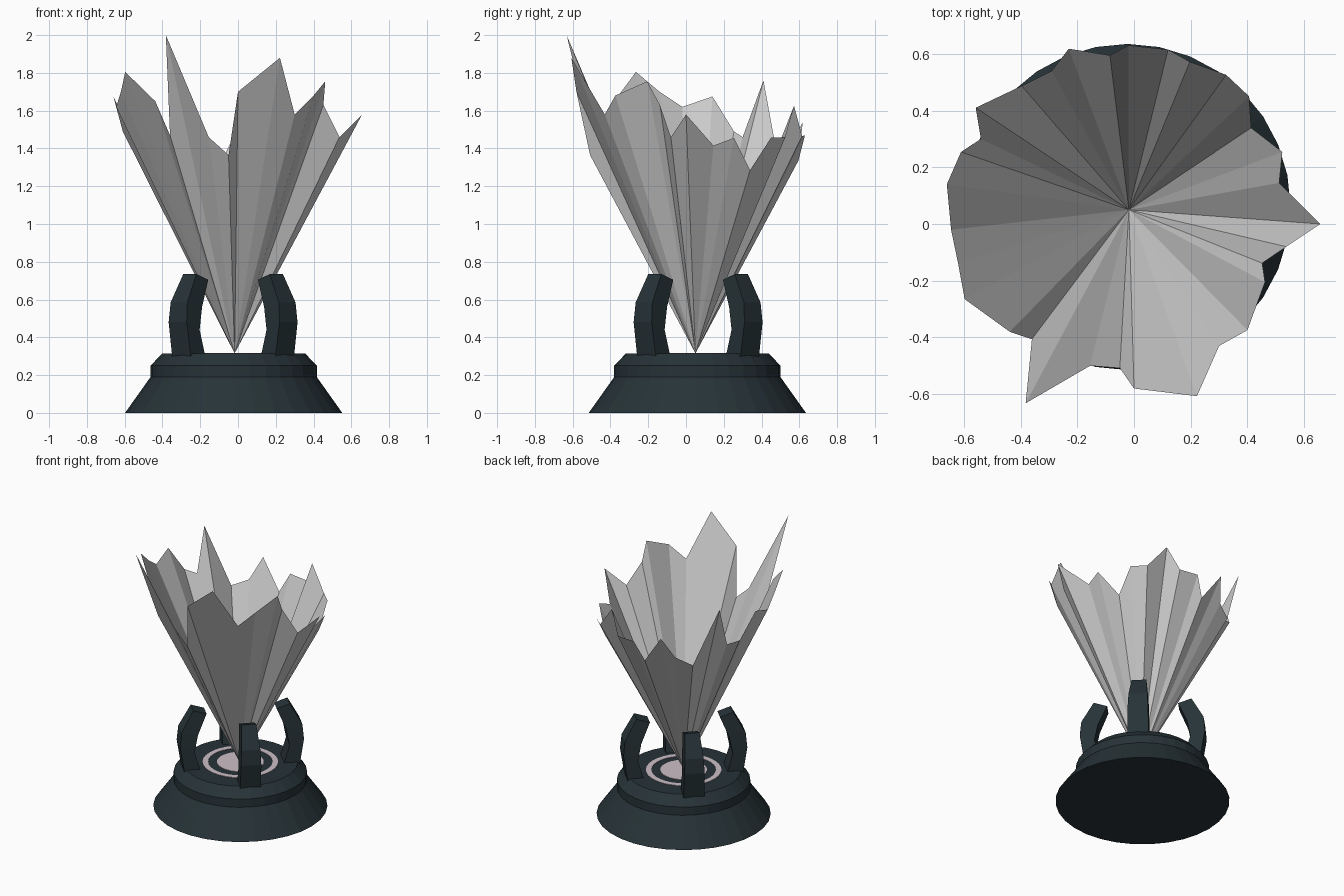
import bpy
import bmesh
import math
from mathutils import Matrix, Vector

if "Cube" in bpy.data.objects:
    bpy.data.objects.remove(bpy.data.objects["Cube"])

CX, CY = -0.023, 0.06      # shared vertical axis of the base
TOP = 0.315                # height of the base's upper face


def material(name, color):
    m = bpy.data.materials.new(name)
    m.diffuse_color = (*color, 1)
    m.use_nodes = True
    m.node_tree.nodes["Principled BSDF"].inputs["Base Color"].default_value = m.diffuse_color
    return m


dark = material("dark_metal", (0.02, 0.033, 0.039))
pale = material("pale_inlay", (0.6, 0.52, 0.57))


def make_object(name, bm, mat=None, loc=(CX, CY, 0)):
    mesh = bpy.data.meshes.new(name)
    bm.to_mesh(mesh)
    bm.free()
    if mat:
        mesh.materials.append(mat)
    ob = bpy.data.objects.new(name, mesh)
    ob.location = loc
    bpy.context.collection.objects.link(ob)
    return ob


def lathe(name, profile, mat, closed=False, n=32):
    """Revolve (radius, z) points; either cap both ends or close the loop."""
    bm = bmesh.new()
    rings = [[bm.verts.new((r * math.cos(2 * math.pi * i / n),
                            r * math.sin(2 * math.pi * i / n), z))
              for i in range(n)] for r, z in profile]
    pairs = list(zip(rings, rings[1:]))
    if closed:
        pairs.append((rings[-1], rings[0]))
    else:
        bm.faces.new(rings[0][::-1])
        bm.faces.new(rings[-1])
    for a, b in pairs:
        for i in range(n):
            j = (i + 1) % n
            bm.faces.new((a[i], a[j], b[j], b[i]))
    bmesh.ops.recalc_face_normals(bm, faces=bm.faces)
    return make_object(name, bm, mat)


# Stepped round base
lathe("base", [(0.575, 0), (0.44, 0.19), (0.44, 0.25), (0.378, TOP)], dark)

# Pale inlays on the base top
lathe("inlay_disc", [(0.155, TOP - 0.01), (0.155, TOP + 0.003)], pale)
lathe("inlay_ring", [(0.213, TOP - 0.01), (0.25, TOP - 0.01),
                     (0.25, TOP + 0.003), (0.213, TOP + 0.003)], pale, closed=True)

# Four curved claws: (outer radius, outer z, inner radius, inner z, width)
CLAW = [(0.385, 0.29, 0.275, 0.29, 0.14),
        (0.415, 0.48, 0.318, 0.44, 0.135),
        (0.405, 0.585, 0.295, 0.56, 0.125),
        (0.324, 0.735, 0.235, 0.705, 0.098)]


def claw(name, angle):
    bm = bmesh.new()
    rows = [[bm.verts.new(p) for p in ((ro, -w / 2, zo), (ro, w / 2, zo),
                                       (ri, w / 2, zi), (ri, -w / 2, zi))]
            for ro, zo, ri, zi, w in CLAW]
    for a, b in zip(rows, rows[1:]):
        for i in range(4):
            j = (i + 1) % 4
            bm.faces.new((a[i], a[j], b[j], b[i]))
    bm.faces.new(rows[0][::-1])
    bm.faces.new(rows[-1])
    bmesh.ops.recalc_face_normals(bm, faces=bm.faces)
    bm.transform(Matrix.Rotation(angle, 4, 'Z'))
    make_object(name, bm, dark, (-0.026, 0.064, 0))


for k, side in enumerate(("back_right", "back_left", "front_left", "front_right")):
    claw("claw_" + side, math.radians(45 + 90 * k))

# Jagged fluted bowl: a fan from the apex to an irregular rim
RIM = [(.657, 0, 1.58), (.537, -.08, 1.46), (.452, -.138, 1.63), (.462, -.205, 1.755),
       (.40, -.374, 1.68), (.30, -.43, 1.58), (.222, -.607, 1.88), (0, -.58, 1.70),
       (-.05, -.508, 1.365), (-.155, -.50, 1.46), (-.382, -.632, 2.0), (-.36, -.406, 1.47),
       (-.438, -.38, 1.65), (-.597, -.265, 1.805), (-.62, -.14, 1.70), (-.645, -.02, 1.62),
       (-.66, .14, 1.675), (-.61, .254, 1.49), (-.54, .30, 1.46), (-.558, .41, 1.76),
       (-.396, .487, 1.34), (-.29, .54, 1.39), (-.23, .618, 1.54), (-.085, .595, 1.335),
       (-.02, .63, 1.47), (.12, .615, 1.465), (.197, .572, 1.625), (.325, .526, 1.46),
       (.406, .45, 1.457), (.413, .339, 1.285), (.523, .254, 1.456), (.512, .145, 1.415)]
bm = bmesh.new()
apex = bm.verts.new(Vector((-0.018, 0.05, TOP)))
rim = [bm.verts.new(p) for p in RIM]
for i, v in enumerate(rim):
    bm.faces.new((apex, rim[(i + 1) % len(rim)], v))
bmesh.ops.recalc_face_normals(bm, faces=bm.faces)
# flip if the fan ended up facing inward
f = next(iter(bm.faces))
if f.normal.dot(f.calc_center_median() - Vector((0, 0, 1.5))) < 0:
    bmesh.ops.reverse_faces(bm, faces=bm.faces)
make_object("fluted_bowl", bm, None, (0, 0, 0))
